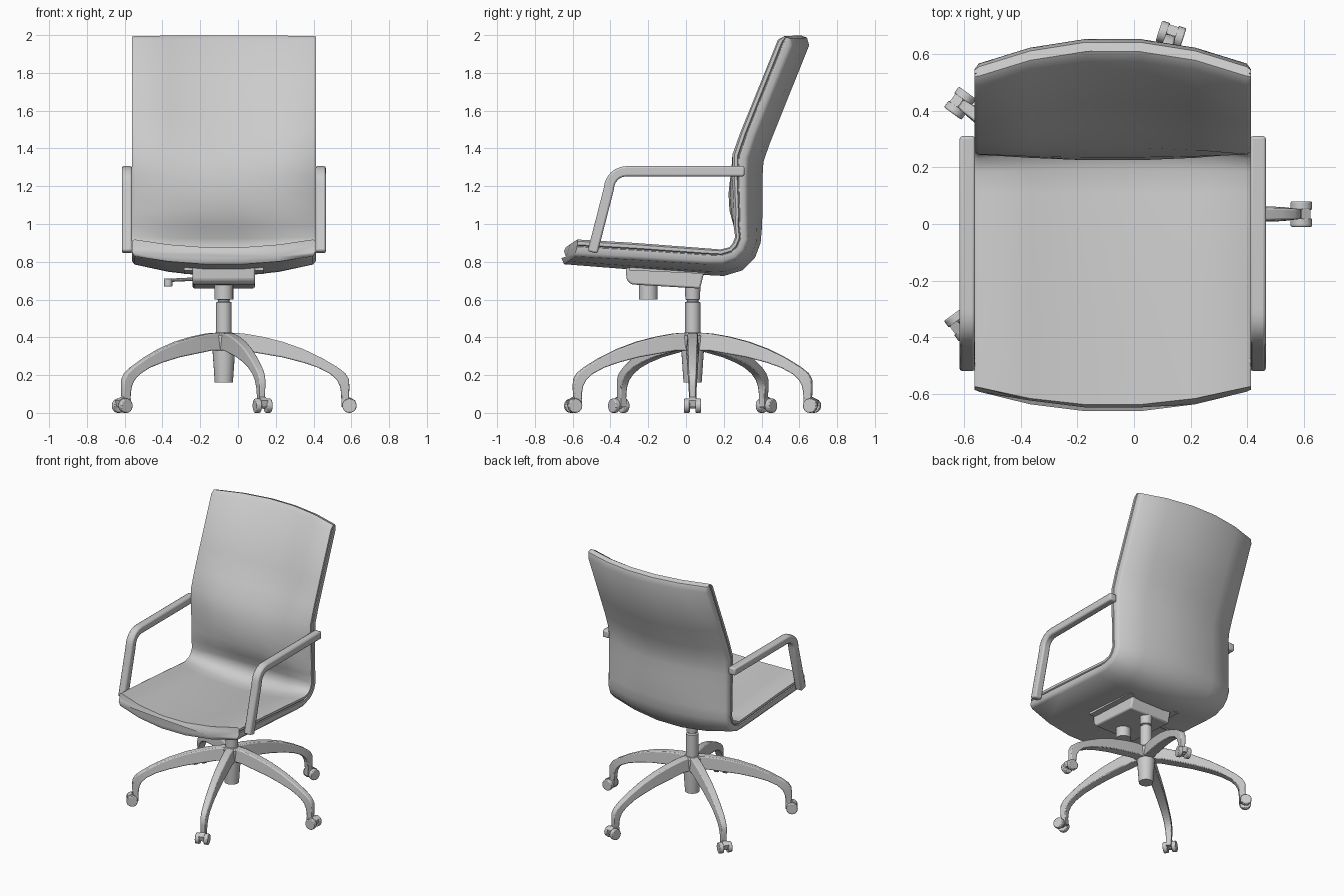
import bpy, bmesh, math
from mathutils import Vector, Matrix

if "Cube" in bpy.data.objects:
    bpy.data.objects.remove(bpy.data.objects["Cube"])

CX, HY = -0.075, 0.035          # chair centre line and column position
grey = bpy.data.materials.new("plain grey")
grey.diffuse_color = (0.6, 0.6, 0.6, 1)
grey.use_nodes = True
grey.node_tree.nodes["Principled BSDF"].inputs["Base Color"].default_value = grey.diffuse_color


def finish(bm, name, bevel=0.0, angle=35):
    bmesh.ops.recalc_face_normals(bm, faces=bm.faces)
    me = bpy.data.meshes.new(name)
    bm.to_mesh(me)
    bm.free()
    ob = bpy.data.objects.new(name, me)
    bpy.context.collection.objects.link(ob)
    me.materials.append(grey)
    if bevel:
        m = ob.modifiers.new("soft edges", 'BEVEL')
        m.width, m.segments, m.limit_method = bevel, 2, 'ANGLE'
    bpy.ops.object.select_all(action='DESELECT')
    ob.select_set(True)
    bpy.context.view_layer.objects.active = ob
    bpy.ops.object.shade_smooth_by_angle(angle=math.radians(angle))
    return ob


def loft(rings, name, bevel=0.0, angle=35):
    """Skin closed rings of points and cap both ends."""
    bm = bmesh.new()
    vs = [[bm.verts.new(p) for p in r] for r in rings]
    n = len(vs[0])
    for a, b in zip(vs, vs[1:]):
        for i in range(n):
            j = (i + 1) % n
            bm.faces.new((a[i], a[j], b[j], b[i]))
    bm.faces.new(vs[0][::-1])
    bm.faces.new(vs[-1])
    return finish(bm, name, bevel, angle)


def lathe(profile, name, x, y, sides=24):
    """Turned part from (radius, z) pairs."""
    rings = [[(x + r * math.cos(2 * math.pi * i / sides),
               y + r * math.sin(2 * math.pi * i / sides), z) for i in range(sides)]
             for r, z in profile]
    return loft(rings, name)


def rod(p, q, r, name, sides=16, bevel=0.0):
    p, q = Vector(p), Vector(q)
    d = q - p
    m = Matrix.Translation((p + q) / 2) @ d.to_track_quat('Z', 'Y').to_matrix().to_4x4()
    bm = bmesh.new()
    bmesh.ops.create_cone(bm, cap_ends=True, segments=sides, radius1=r, radius2=r,
                          depth=d.length, matrix=m)
    return finish(bm, name, bevel)


def frames(pts):
    """Tangent and left normal for every point of a 2D path."""
    out = []
    for i in range(len(pts)):
        a, b = pts[max(i - 1, 0)], pts[min(i + 1, len(pts) - 1)]
        t = (Vector(b) - Vector(a)).normalized()
        out.append((t, Vector((-t.y, t.x))))
    return out


# seat and back in one curved shell: y, z, thickness, outer dish, inner dish, side shift, end inset
stations = [
    (-.668, .795, .09, .05, .05, .06, .025), (-.645, .787, .09, .05, .05, .06, 0),
    (-.30, .76, .09, .055, .055, .02, 0), (.10, .73, .085, .06, .06, 0, 0),
    (.20, .725, .08, .065, .065, 0, 0), (.30, .755, .08, .07, .065, 0, 0),
    (.365, .82, .085, .07, .06, 0, 0), (.395, .90, .11, .07, .03, 0, 0),
    (.402, .98, .15, .08, 0, 0, 0), (.405, 1.07, .175, .085, -.025, 0, 0),
    (.405, 1.16, .18, .085, -.025, 0, 0), (.405, 1.25, .17, .085, -.01, 0, 0),
    (.41, 1.33, .145, .085, .025, 0, 0), (.445, 1.43, .115, .085, .055, 0, 0),
    (.505, 1.58, .09, .085, .08, 0, 0), (.652, 1.945, .085, .085, .085, -.035, 0),
    (.664, 1.978, .085, .085, .085, -.035, .025)]
across = [-.97, -.6, -.2, .2, .6, .97]
edge = [(1, .18), (1, .54), (.985, .58), (.985, .62), (1, .66), (1, .86)]   # side with seam groove
section = ([(u, 0) for u in across] + edge + [(u, 1) for u in across[::-1]]
           + [(-u, t) for u, t in edge[::-1]])
rings = []
for (y, z, th, so, si, sh, e), (t, n) in zip(stations, frames([s[:2] for s in stations])):
    ring = []
    for u, k in section:
        f = max(0, (u * u - .04) / .96)
        lo, hi = e + so * f, th - e + si * f
        p = Vector((y, z)) + n * (lo + (hi - lo) * k) + t * sh * f
        ring.append((CX + .487 * u, p.x, p.y))
    rings.append(ring)
loft(rings, "seat_and_back_shell", angle=50)

# armrests: front post, rounded corner, straight rest
arm = [(-.495, .85), (-.41, 1.18)]
for i in range(6):
    a = math.radians(165 - 15 * i)
    arm.append((-.315 + .093 * math.cos(a), 1.186 + .093 * math.sin(a)))
arm += [(-.30, 1.279), (.31, 1.279)]
for side, name in ((-1, "left"), (1, "right")):
    x0, x1 = CX + side * .485, CX + side * .54
    rings = []
    for p, (t, n) in zip(arm, frames(arm)):
        a, b = Vector(p) + n * .027, Vector(p) - n * .027
        rings.append([(x0, *a), (x1, *a), (x1, *b), (x0, *b)])
    loft(rings, name + "_armrest", bevel=.01)
    # fixing bolts into the shell
    for y, z in ((-.485, .885), (.285, 1.277)):
        rod((CX + side * .44, y, z), (CX + side * .515, y, z), .022, name + "_arm_bolt")

# tilt mechanism under the seat
box = [(-.32, .79), (-.315, .705), (-.29, .68), (.075, .658), (.095, .74), (.095, .765)]
loft([[(CX + w, y, z) for y, z in box] for w in (-.165, .165)], "tilt_housing", bevel=.01)
plate = [(-.30, .775), (-.30, .755), (.12, .735), (.12, .765)]
loft([[(CX + w, y, z) for y, z in plate] for w in (-.21, .21)], "seat_plate")
lathe([(.05, .60), (.05, .70)], "tension_knob", CX, -.20)
rod((CX - .16, -.05, .708), (CX - .29, -.05, .702), .009, "height_lever", 10)
rod((CX - .295, -.05, .668), (CX - .295, -.05, .712), .022, "lever_paddle", 12, .004)

# column
lathe([(.03, .40), (.041, .41), (.041, .585), (.03, .59), (.03, .598), (.038, .60), (.042, .67)],
      "gas_column", CX, HY)
lathe([(.048, .16), (.062, .36), (.062, .41), (.045, .425)], "base_hub", CX, HY)

# five legs with twin casters: radius and height on top, radius and height below, half width
leg = [(.0, .425, .0, .33, .036), (.10, .421, .10, .33, .036), (.20, .404, .20, .313, .035),
       (.31, .377, .31, .294, .033), (.42, .338, .42, .266, .031), (.52, .29, .50, .239, .029),
       (.60, .243, .565, .205, .027), (.643, .21, .60, .172, .025), (.662, .178, .615, .14, .023),
       (.665, .14, .62, .11, .021), (.662, .07, .622, .07, .02)]
for k in range(5):
    turn = Matrix.Translation((CX, HY, 0)) @ Matrix.Rotation(math.radians(72 * k), 4, 'Z')

    def at(x, y, z):
        return turn @ Vector((x, y, z))

    loft([[at(r0, -.75 * w, z0), at(r0, .75 * w, z0), at(r1, w, z1), at(r1, -w, z1)]
          for r0, z0, r1, z1, w in leg], f"base_leg_{k + 1}", bevel=.006)
    for s in (-1, 1):
        rod(at(.665, s * .015, .038), at(.665, s * .045, .038), .038,
            f"caster_wheel_{k + 1}_{'a' if s < 0 else 'b'}", 20, .005)
    rod(at(.665, -.02, .038), at(.665, .02, .038), .014, f"caster_axle_{k + 1}", 12)
    # caster hood between the wheels
    hood = [(.622, .03), (.622, .075), (.665, .083), (.698, .065), (.69, .03)]
    loft([[at(x, w, z) for x, z in hood] for w in (-.018, .018)], f"caster_hood_{k + 1}")
